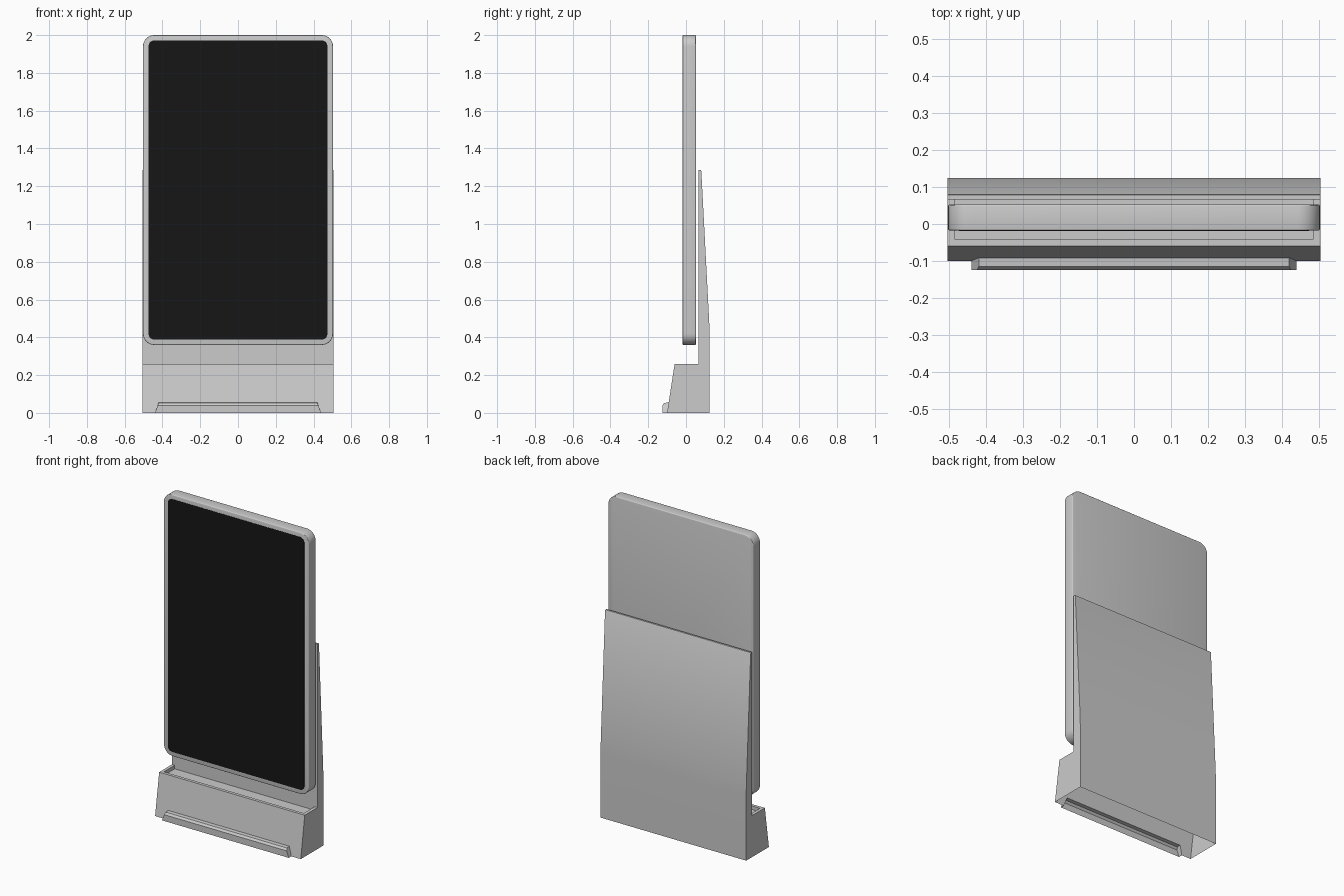
import bpy, bmesh, math

if "Cube" in bpy.data.objects:
    bpy.data.objects.remove(bpy.data.objects["Cube"])

W = 0.505           # half width of stand
IN = 0.485          # half width of ledge recess
SEAM = 0.42         # half width of front panel


def finish(name, bm):
    mesh = bpy.data.meshes.new(name)
    bm.to_mesh(mesh)
    bm.free()
    ob = bpy.data.objects.new(name, mesh)
    bpy.context.collection.objects.link(ob)
    bpy.ops.object.select_all(action='DESELECT')
    ob.select_set(True)
    bpy.context.view_layer.objects.active = ob
    bpy.ops.object.shade_smooth_by_angle(angle=math.radians(30))
    return ob


def rounded_slab(name, hx, z0, z1, y0, y1, r, bevel, steps=8):
    """Rounded rectangle in XZ, extruded along Y, with softened rims."""
    bm = bmesh.new()
    vs = []
    corners = [(hx - r, z1 - r), (r - hx, z1 - r), (r - hx, z0 + r), (hx - r, z0 + r)]
    for i, (cx, cz) in enumerate(corners):
        for k in range(steps + 1):
            a = math.pi / 2 * (i + k / steps)
            vs.append(bm.verts.new((cx + r * math.cos(a), y0, cz + r * math.sin(a))))
    face = bm.faces.new(vs)
    ext = bmesh.ops.extrude_face_region(bm, geom=[face], use_keep_orig=True)
    for v in ext['geom']:
        if isinstance(v, bmesh.types.BMVert):
            v.co.y = y1
    bmesh.ops.recalc_face_normals(bm, faces=bm.faces)
    if bevel:
        rims = [e for e in bm.edges if abs(e.verts[0].co.y - e.verts[1].co.y) < 1e-6]
        bmesh.ops.bevel(bm, geom=rims, offset=bevel, segments=3, profile=0.5, affect='EDGES')
    return finish(name, bm)


# Display housing and dark screen
rounded_slab("display_housing", 0.503, 0.36, 2.0, -0.018, 0.053, 0.06, 0.005)
screen = rounded_slab("screen", 0.473, 0.388, 1.972, -0.0195, -0.01, 0.03, 0)
black = bpy.data.materials.new("screen_black")
black.diffuse_color = (0.008, 0.008, 0.008, 1)
black.use_nodes = True
black.node_tree.nodes["Principled BSDF"].inputs["Base Color"].default_value = black.diffuse_color
screen.data.materials.append(black)

# Stand: hollow shell open underneath, right half then mirrored
bm = bmesh.new()


def poly(*pts):
    bm.faces.new([bm.verts.new(p) for p in pts])


def strip(pts, xs):
    """Quads from the centre line out to xs along a YZ profile."""
    for (a, b), xa, xb in zip(zip(pts, pts[1:]), xs, xs[1:]):
        poly((0, *a), (xa, *a), (xb, *b), (0, *b))


back = [(0.125, 0), (0.125, 0.40), (0.1243, 0.45), (0.122, 0.50),
        (0.081, 1.28), (0.078, 1.285), (0.066, 1.285), (0.066, 0.26)]
front = [(-0.06, 0.26), (-0.0915, 0.055)]
lip = [(-0.0915, 0.055), (-0.115, 0.053), (-0.125, 0.04), (-0.125, 0)]
lip_x = [SEAM, SEAM, 0.425, 0.44]

# Back support and side wall
strip(back, [W] * len(back))
poly(*[(W, *p) for p in back + [(-0.06, 0.26), (-0.10, 0)]])

# Ledge rim and shallow recess
poly((0, -0.06, 0.26), (SEAM, -0.06, 0.26), (W, -0.06, 0.26), (W, 0.066, 0.26),
     (IN, 0.066, 0.26), (IN, -0.04, 0.26), (0, -0.04, 0.26))
recess = [(0.066, 0.26), (0.066, 0.238), (-0.04, 0.238), (-0.04, 0.26)]
strip(recess, [IN] * 4)
poly(*[(IN, *p) for p in recess])

# Sloped front panel, outer front and bottom lip
strip(front, [SEAM] * 2)
poly((SEAM, *front[0]), (W, *front[0]), (W, -0.10, 0), (0.44, -0.10, 0), (SEAM, *front[1]))
strip(lip, lip_x)
poly(*[(x, *p) for x, p in zip(lip_x, lip)], (0.44, -0.10, 0))

bmesh.ops.remove_doubles(bm, verts=bm.verts, dist=1e-5)
bmesh.ops.recalc_face_normals(bm, faces=bm.faces)
stand = finish("stand", bm)
mirror = stand.modifiers.new("mirror", 'MIRROR')
mirror.use_axis = (True, False, False)
